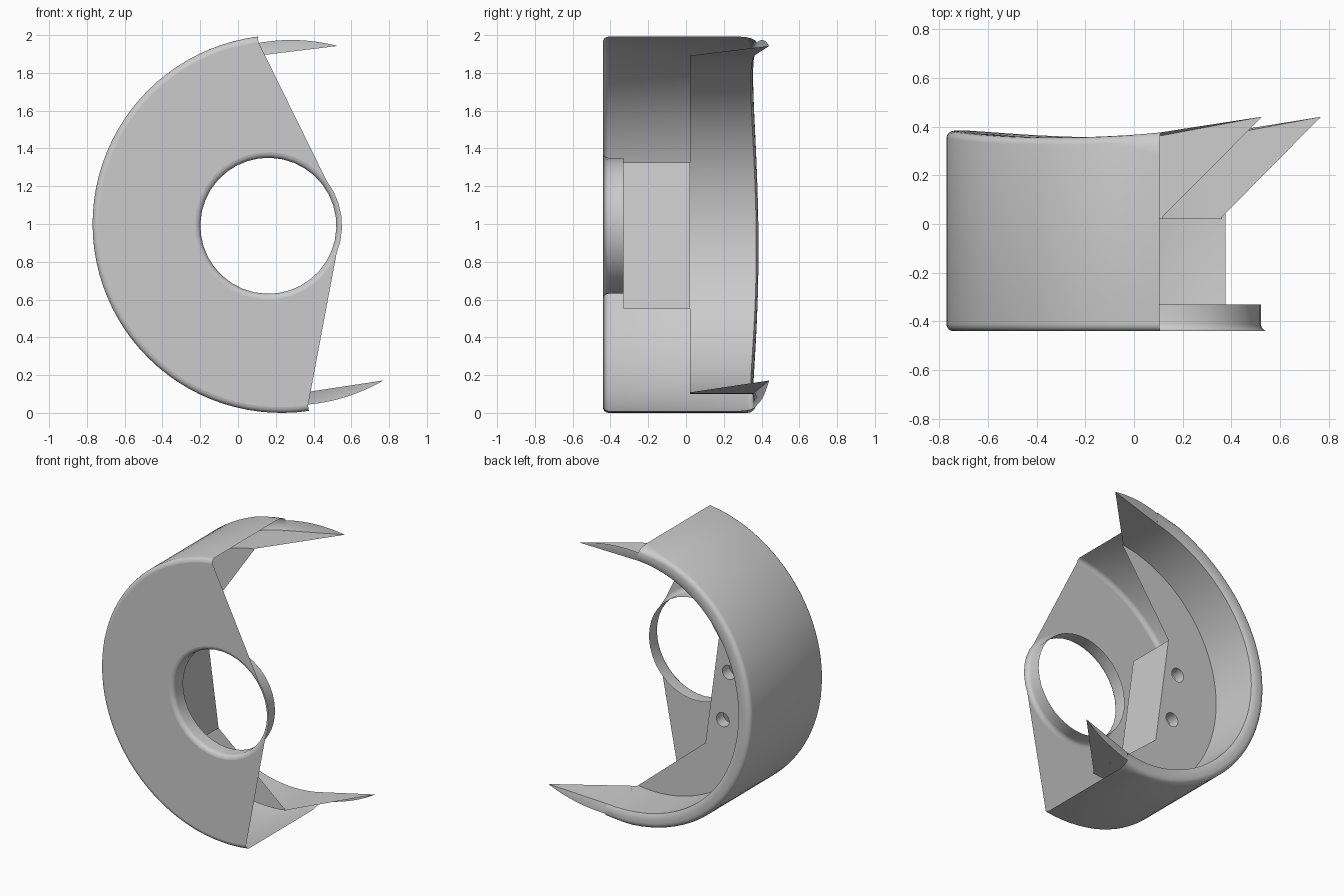
import bpy, bmesh
from math import sin, cos, pi, sqrt, radians
from mathutils import Vector

if "Cube" in bpy.data.objects:
    bpy.data.objects.remove(bpy.data.objects["Cube"])

# Shell axis runs along y; the half-round opening is tilted a little upward
TILT, CX, CZ = radians(7.77), 0.23, 1.0
FRONT, FLOOR, TUBE_END = -0.44, 0.02, -0.33
INNER_R, LIP = 0.9, 0.012
HOLE_A = -0.07
N = 48
START, END = pi / 2 - 0.01, 1.5 * pi + 0.01

grey = bpy.data.materials.new("grey_metal")
grey.use_nodes = True
grey.diffuse_color = (0.6, 0.6, 0.6, 1)
grey.node_tree.nodes["Principled BSDF"].inputs["Base Color"].default_value = (0.6, 0.6, 0.6, 1)


def place(a, b, y):
    """a: towards the opening, b: across it, y: depth."""
    return Vector((CX + a * cos(TILT) - b * sin(TILT), y, CZ + a * sin(TILT) + b * cos(TILT)))


def finish(name, bm):
    bmesh.ops.remove_doubles(bm, verts=bm.verts, dist=1e-5)
    bmesh.ops.recalc_face_normals(bm, faces=bm.faces)
    mesh = bpy.data.meshes.new(name)
    bm.to_mesh(mesh)
    bm.free()
    mesh.materials.append(grey)
    obj = bpy.data.objects.new(name, mesh)
    bpy.context.collection.objects.link(obj)
    bpy.ops.object.select_all(action="DESELECT")
    obj.select_set(True)
    bpy.context.view_layer.objects.active = obj
    bpy.ops.object.shade_smooth_by_angle(angle=radians(40))


def sheet(name, columns):
    """Skin neighbouring columns of points with quads."""
    bm = bmesh.new()
    grid = [[bm.verts.new(place(*p)) for p in col] for col in columns]
    for c, d in zip(grid, grid[1:]):
        for i in range(len(c) - 1):
            bm.faces.new((c[i], d[i], d[i + 1], c[i + 1]))
    finish(name, bm)


def rim_y(a):
    if a > 0:
        return 0.374 + 0.157 * a
    return 0.355 + 0.095 * (a + 0.45) ** 2


def arc(r, start, end, n, ca=0.0):
    return [(ca + r * cos(start + (end - start) * i / n),
             r * sin(start + (end - start) * i / n)) for i in range(n + 1)]


# Outer shell: rounded front edge, half cylinder, broad rounded rim, inner wall
columns = []
for i in range(N + 1):
    t = START + (END - START) * i / N
    a = cos(t)
    rim = rim_y(a)
    # The rim's outer rounding widens into a chamfer beside the opening
    fade = min(1, max(0, a + 0.15) / 0.15)
    drop = 0.03 + 0.065 * fade
    profile = [(0.97 + 0.03 * sin(k * pi / 8), FRONT + 0.03 * (1 - cos(k * pi / 8)))
               for k in range(5)]
    for k in range(5):
        ang = k * pi / 8
        profile.append((0.966 + 0.034 * cos(ang), rim - drop + drop * sin(ang)))
    profile += [(0.94, rim), (0.915, rim - LIP / 3), (INNER_R, rim - LIP), (INNER_R, FLOOR)]
    columns.append([(r * cos(t), r * sin(t), y) for r, y in profile])
sheet("outer_shell", columns)

# Pointed horns: a flat inner wall with a slanted cut, and the rim carried on behind it
for name, side in (("upper_horn", 1), ("lower_horn", -1)):
    columns = []
    for i in range(17):
        f = i / 16
        a = 0.009 + 0.409 * f
        rim = rim_y(a)
        b_in = INNER_R - 0.015 * a
        b_out = max(b_in, sqrt((0.966 + 0.022 * f) ** 2 - a * a))
        b_mid = b_in + (b_out - b_in) * 0.55
        columns.append([(a, side * b_in, FLOOR + a), (a, side * b_in, rim - LIP * (1 - f)),
                        (a, side * b_mid, rim), (a, side * b_out, rim)])
    sheet(name, columns)

# Front plate: half disc tapering onto the collar
outer = arc(0.97, START, END, N)
touch = radians(30)
inner = arc(0.39, 2 * pi - touch, touch, 30, HOLE_A)
bm = bmesh.new()
plate = bm.faces.new([bm.verts.new(place(a, b, FRONT)) for a, b in outer + inner])
plate.normal_update()
bmesh.ops.triangulate(bm, faces=[plate])
finish("front_plate", bm)

# Collar: rounded lip and short tube around the hole
lip = [(0.39 - 0.03 * sin(k * pi / 8), FRONT + 0.03 * (1 - cos(k * pi / 8))) for k in range(5)]
lip.append((0.36, TUBE_END))
columns = []
for i in range(37):
    t = 2 * pi * i / 36
    columns.append([(HOLE_A + r * cos(t), r * sin(t), y) for r, y in lip])
sheet("collar", columns)

# Inner floor: half disc with a wedge notch and two screw holes
HOLES = ((-0.56, 0.175), (-0.56, -0.175))
NOTCH_A, NOTCH_B = -0.453, 0.39
bm = bmesh.new()
loops = [arc(INNER_R, START, END, N) + [(NOTCH_A, -NOTCH_B), (NOTCH_A, NOTCH_B)]]
for ha, hb in HOLES:
    loops.append([(a, b + hb) for a, b in arc(0.05, 0, 2 * pi, 16, ha)[:-1]])
edges = []
for loop in loops:
    vs = [bm.verts.new(place(a, b, FLOOR)) for a, b in loop]
    edges += [bm.edges.new((vs[k - 1], vs[k])) for k in range(len(vs))]
bmesh.ops.triangle_fill(bm, edges=edges, use_beauty=True, normal=(0, 1, 0))
finish("inner_floor", bm)

# Screw hole walls
for k, (ha, hb) in enumerate(HOLES):
    ring = arc(0.05, 0, 2 * pi, 16, ha)
    sheet(f"screw_hole_{k + 1}", [[(a, b + hb, FLOOR), (a, b + hb, FLOOR - 0.08)] for a, b in ring])

# Upright wall between the floor and the collar
sheet("notch_wall", [[(NOTCH_A, s * NOTCH_B, FLOOR), (NOTCH_A, s * NOTCH_B, TUBE_END)]
                     for s in (-1, 1)])
